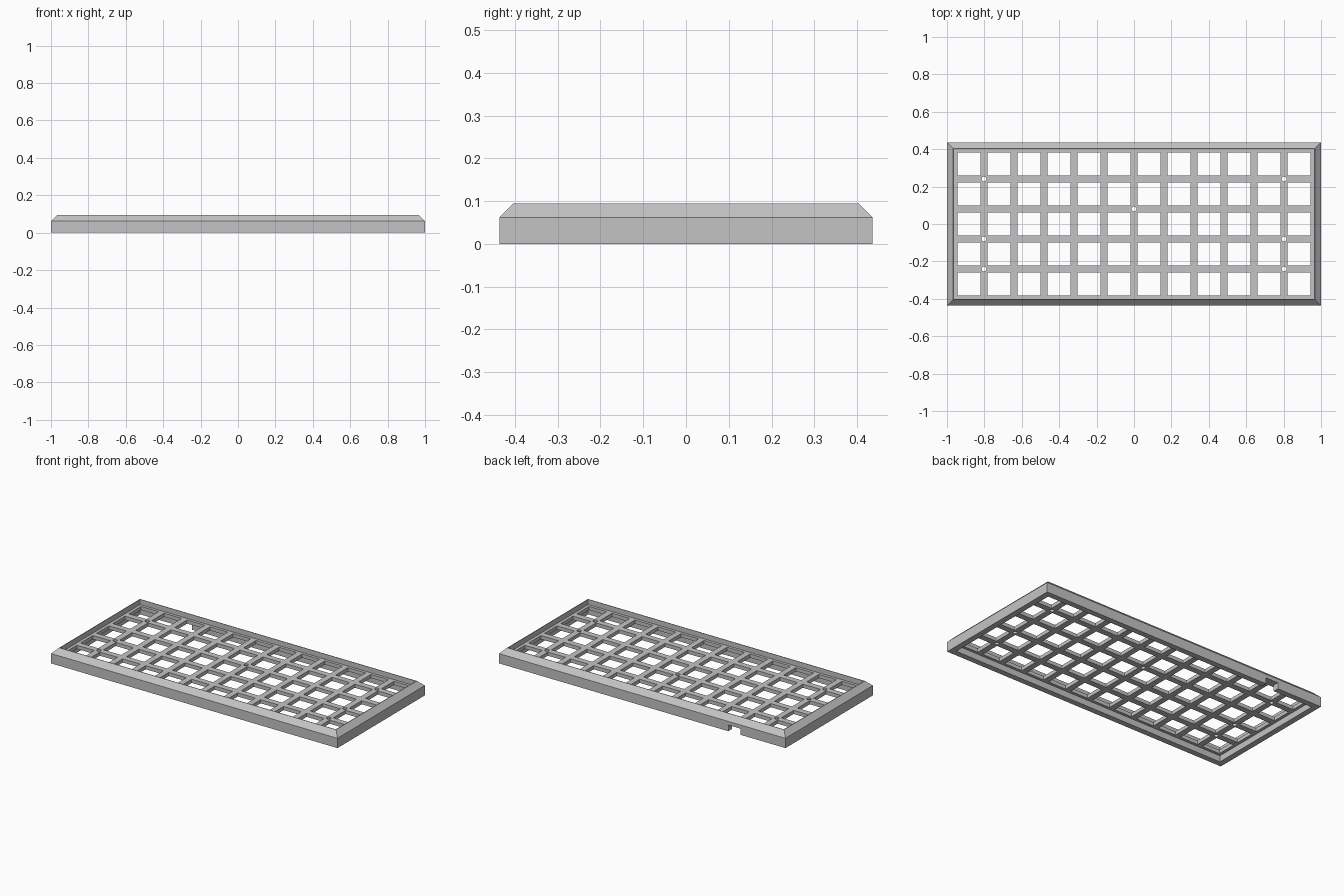
import bpy, bmesh
from mathutils import Matrix, Vector

if "Cube" in bpy.data.objects:
    bpy.data.objects.remove(bpy.data.objects["Cube"])

P = 0.1605                      # key pitch
COLS, ROWS = 12, 5
OX, OY = 1.0, 0.436             # outer half sizes
IX, IY = 0.963, 0.400           # inner half sizes
H, SHOULDER, CHAMFER = 0.095, 0.062, 0.033
PLATE_LOW, PLATE_TOP = 0.039, 0.062
HOLE = 0.123

grey = bpy.data.materials.new("case grey")
grey.diffuse_color = (0.55, 0.55, 0.55, 1)
grey.use_nodes = True
grey.node_tree.nodes["Principled BSDF"].inputs["Base Color"].default_value = grey.diffuse_color


def make(name, bm):
    bmesh.ops.recalc_face_normals(bm, faces=bm.faces)
    me = bpy.data.meshes.new(name)
    bm.to_mesh(me)
    bm.free()
    me.materials.append(grey)
    ob = bpy.data.objects.new(name, me)
    bpy.context.collection.objects.link(ob)
    return ob


def box(bm, centre, size):
    m = Matrix.Translation(centre) @ Matrix.Diagonal(Vector((*size, 1)))
    bmesh.ops.create_cube(bm, size=1, matrix=m)


def cut(ob, cutter):
    mod = ob.modifiers.new("cut", 'BOOLEAN')
    mod.operation, mod.solver, mod.object = 'DIFFERENCE', 'EXACT', cutter
    cutter.hide_render = True
    cutter.hide_viewport = False
    bpy.context.view_layer.update()
    deps = bpy.context.evaluated_depsgraph_get()
    me = bpy.data.meshes.new_from_object(ob.evaluated_get(deps))
    ob.modifiers.clear()
    ob.data = me
    bpy.data.objects.remove(cutter)


# Outer rim: rectangular frame with an outward chamfer, swept round four corners
bm = bmesh.new()
profile = [(OX, OY, 0), (OX, OY, SHOULDER), (OX - CHAMFER, OY - CHAMFER, H),
           (IX, IY, H), (IX, IY, 0)]
corners = [(-1, -1), (1, -1), (1, 1), (-1, 1)]
rings = [[bm.verts.new((sx * x, sy * y, z)) for sx, sy in corners] for x, y, z in profile]
for k in range(len(rings)):
    a, b = rings[k], rings[(k + 1) % len(rings)]
    for i in range(4):
        j = (i + 1) % 4
        bm.faces.new((a[i], a[j], b[j], b[i]))
rim = make("rim", bm)

# Cable notch low in the back wall
bm = bmesh.new()
box(bm, (-0.643, OY - 0.018, 0.0), (0.085, 0.1, 0.078))
cut(rim, make("notch_cutter", bm))

# Switch plate with square key openings and round screw holes
bm = bmesh.new()
mid = (PLATE_LOW + PLATE_TOP) / 2
box(bm, (0, 0, mid), (2 * IX + 0.004, 2 * IY + 0.004, PLATE_TOP - PLATE_LOW))
plate = make("switch_plate", bm)

bm = bmesh.new()
for c in range(COLS):
    for r in range(ROWS):
        box(bm, ((c - (COLS - 1) / 2) * P, (r - (ROWS - 1) / 2) * P, mid), (HOLE, HOLE, 0.1))
screws = [(s * 5, y) for s in (-1, 1) for y in (1.5, -0.5, -1.5)] + [(0, 0.5)]
for x, y in screws:
    bmesh.ops.create_cone(bm, cap_ends=True, segments=16, radius1=0.013, radius2=0.013,
                          depth=0.1, matrix=Matrix.Translation((x * P, y * P, mid)))
cut(plate, make("hole_cutter", bm))
